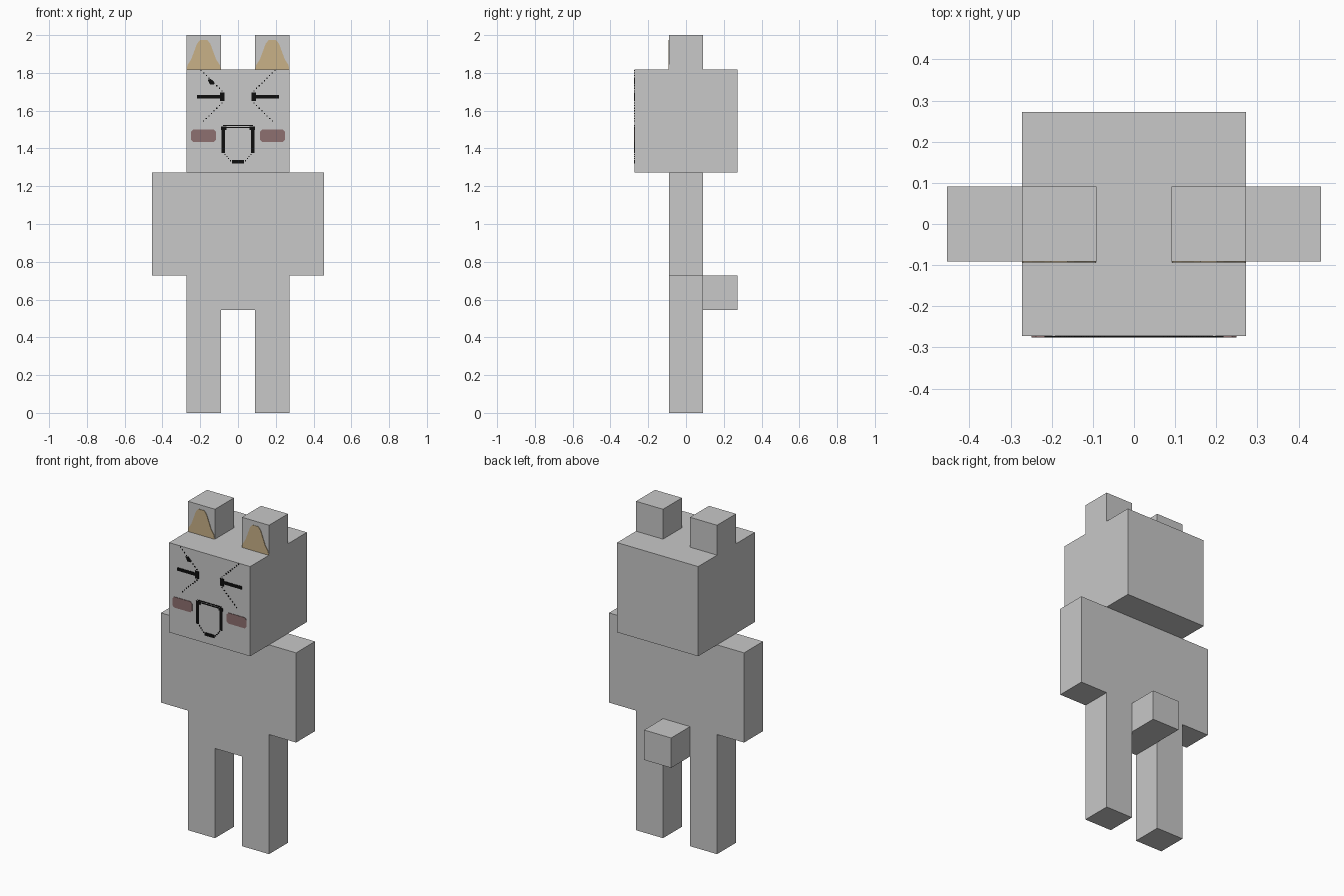
import bpy, bmesh

cube = bpy.data.objects.get("Cube")
if cube:
    bpy.data.objects.remove(cube, do_unlink=True)

U = 2 / 11    # one block; the figure is eleven blocks tall
T = 0.003     # thickness of painted details


def material(name, r, g, b):
    m = bpy.data.materials.new(name)
    m.use_nodes = True
    m.diffuse_color = (r, g, b, 1)
    node = next(n for n in m.node_tree.nodes if n.type == 'BSDF_PRINCIPLED')
    node.inputs["Base Color"].default_value = (r, g, b, 1)
    return m


GREY = material("grey", 0.578, 0.578, 0.578)
TAN = material("tan", 0.578, 0.44, 0.245)
ROSE = material("dusty_rose", 0.27, 0.16, 0.16)
BLACK = material("black", 0.004, 0.004, 0.004)


def extrude(name, outlines, y0, y1, mat):
    """Extrude one or more x-z outlines from y0 to y1 as a single object."""
    bm = bmesh.new()
    for pts in outlines:
        face = bm.faces.new([bm.verts.new((x, y0, z)) for x, z in pts])
        new = bmesh.ops.extrude_face_region(bm, geom=[face])["geom"]
        bmesh.ops.translate(bm, vec=(0, y1 - y0, 0),
                            verts=[v for v in new if isinstance(v, bmesh.types.BMVert)])
    bmesh.ops.recalc_face_normals(bm, faces=bm.faces)
    mesh = bpy.data.meshes.new(name)
    bm.to_mesh(mesh)
    bm.free()
    mesh.materials.append(mat)
    ob = bpy.data.objects.new(name, mesh)
    bpy.context.collection.objects.link(ob)
    return ob


def rect(x0, x1, z0, z1):
    return [(x0, z0), (x1, z0), (x1, z1), (x0, z1)]


def dots(a, b, n, r=0.003):
    """A dotted line of tiny squares from a to b."""
    out = []
    for i in range(n):
        t = i / (n - 1)
        x, z = a[0] + (b[0] - a[0]) * t, a[1] + (b[1] - a[1]) * t
        out.append(rect(x - r, x + r, z - r, z + r))
    return out


def flip(outlines, s):
    return [[(s * x, z) for x, z in o] for o in outlines]


# Body: legs, torso and arms share one flat outline
half = [(0.5, 3), (0.5, 0), (1.5, 0), (1.5, 4), (2.5, 4), (2.5, 7)]
body = [(x * U, z * U) for x, z in half]
body += [(-x, z) for x, z in reversed(body)]
extrude("body", [body], -U / 2, U / 2, GREY)

# Head and tail
HEAD = -1.5 * U
extrude("head", [rect(HEAD, -HEAD, 7 * U, 10 * U)], HEAD, -HEAD, GREY)
extrude("tail", [rect(-U / 2, U / 2, 3 * U, 4 * U)], U / 2, 1.5 * U, GREY)

# Outline of the inner ear, rising from the top of the head
bell = [(0.09, 10 * U), (0.085, 1.842), (0.066, 1.872), (0.048, 1.92),
        (0.036, 1.953), (0.02, 1.973)]
bell += [(-x, z) for x, z in reversed(bell)]

for side, s in (("left", 1), ("right", -1)):
    # Ears
    extrude(side + "_ear", flip([rect(U / 2, 1.5 * U, 10 * U, 11 * U)], s),
            -U / 2, U / 2, GREY)
    extrude(side + "_inner_ear", [[(x + s * U, z) for x, z in bell]],
            -U / 2 - T, -U / 2, TAN)

    # Closed eye: bar with a thick inner end and dotted creases
    eye = [rect(0.094, 0.217, 1.664, 1.683), rect(0.072, 0.096, 1.65, 1.695)]
    eye += dots((0.085, 1.705), (0.195, 1.812), 9)
    eye += dots((0.085, 1.64), (0.182, 1.545), 8)
    extrude(side + "_eye", flip(eye, s), HEAD - T, HEAD, BLACK)

    # Cheek with clipped corners
    cheek = [(0.128, 1.434), (0.238, 1.434), (0.249, 1.446), (0.249, 1.487),
             (0.238, 1.499), (0.128, 1.499), (0.116, 1.487), (0.116, 1.446)]
    extrude(side + "_cheek", flip([cheek], s), HEAD - T, HEAD, ROSE)

    # Muzzle side with a heavier top corner and a dotted lower edge
    muzzle = [rect(0.07, 0.088, 1.377, 1.497), rect(0.062, 0.09, 1.497, 1.515)]
    muzzle += dots((0.068, 1.368), (0.04, 1.335), 4)
    extrude(side + "_muzzle_line", flip(muzzle, s), HEAD - T, HEAD, BLACK)

# Muzzle bridge, chin and the small brow mark
extrude("muzzle_bridge", [rect(-0.062, 0.062, 1.507, 1.513),
                          rect(-0.08, 0.08, 1.518, 1.523)], HEAD - T, HEAD, BLACK)
extrude("chin_line", [rect(-0.032, 0.032, 1.319, 1.338)], HEAD - T, HEAD, BLACK)
extrude("brow_mark", [[(-0.16, 1.763), (-0.148, 1.738), (-0.128, 1.738),
                       (-0.128, 1.755), (-0.145, 1.768)]], HEAD - T, HEAD, BLACK)
